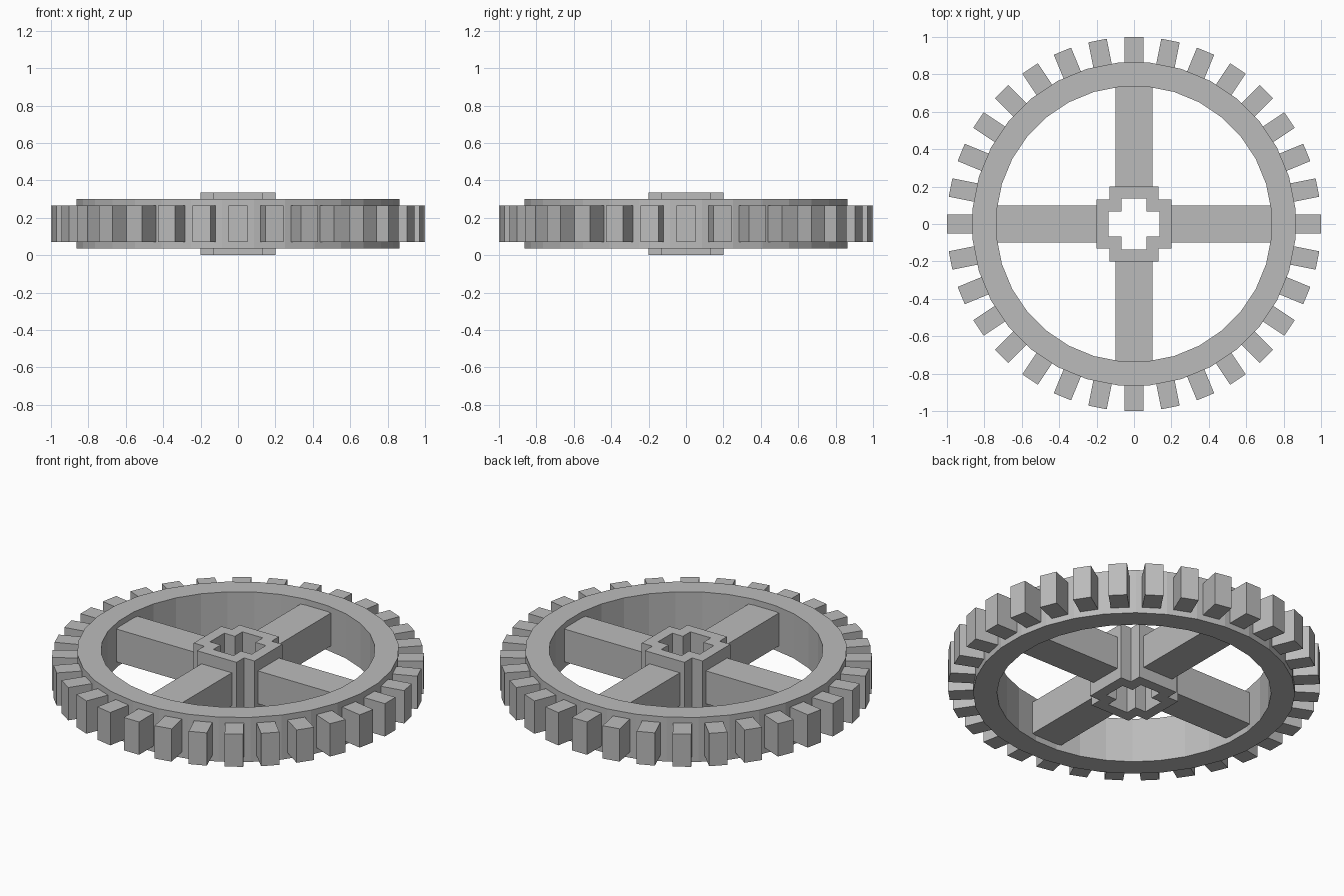
import bpy, bmesh, math
from mathutils import Matrix

cube = bpy.data.objects.get("Cube")
if cube:
    bpy.data.objects.remove(cube, do_unlink=True)

grey = bpy.data.materials.new("light_grey")
grey.use_nodes = True
grey.diffuse_color = (0.5, 0.5, 0.5, 1)
grey.node_tree.nodes["Principled BSDF"].inputs["Base Color"].default_value = (0.5, 0.5, 0.5, 1)


def finish(name, bm):
    bmesh.ops.recalc_face_normals(bm, faces=bm.faces[:])
    mesh = bpy.data.meshes.new(name)
    bm.to_mesh(mesh)
    bm.free()
    mesh.materials.append(grey)
    bpy.context.collection.objects.link(bpy.data.objects.new(name, mesh))


def tube(name, outer, inner, z0, z1):
    """Hollow prism between two matching outlines."""
    bm = bmesh.new()
    loops = [[bm.verts.new((x, y, z)) for x, y in pts]
             for pts, z in ((outer, z0), (outer, z1), (inner, z1), (inner, z0))]
    n = len(outer)
    for k in range(4):
        a, b = loops[k], loops[(k + 1) % 4]
        for i in range(n):
            j = (i + 1) % n
            bm.faces.new((a[i], a[j], b[j], b[i]))
    finish(name, bm)


def radial_boxes(name, count, r0, r1, width, z0, z1):
    """Boxes pointing outwards, evenly spaced about the axle."""
    bm = bmesh.new()
    for i in range(count):
        turn = Matrix.Rotation(math.tau * i / count, 4, 'Z')
        place = Matrix.Translation(((r0 + r1) / 2, 0, (z0 + z1) / 2))
        size = Matrix.Diagonal((r1 - r0, width, z1 - z0, 1))
        bmesh.ops.create_cube(bm, size=1, matrix=turn @ place @ size)
    finish(name, bm)


def circle(radius, n=32):
    return [(radius * math.cos(math.tau * (i + 0.5) / n),
             radius * math.sin(math.tau * (i + 0.5) / n)) for i in range(n)]


def plus(half, reach):
    pts = []
    x, y = 1, 0
    for _ in range(4):
        for u, v in ((reach, -half), (reach, half), (half, half)):
            pts.append((u * x - v * y, u * y + v * x))
        x, y = -y, x
    return pts


# Rim, teeth, spokes and the hub with its cross-shaped axle hole
tube("rim", circle(0.867), circle(0.738), 0.035, 0.3)
radial_boxes("teeth", 32, 0.84, 1.0, 0.1, 0.07, 0.265)
radial_boxes("spokes", 4, 0.19, 0.75, 0.2, 0.07, 0.265)
tube("hub", plus(0.13, 0.2), plus(0.067, 0.137), 0, 0.335)
